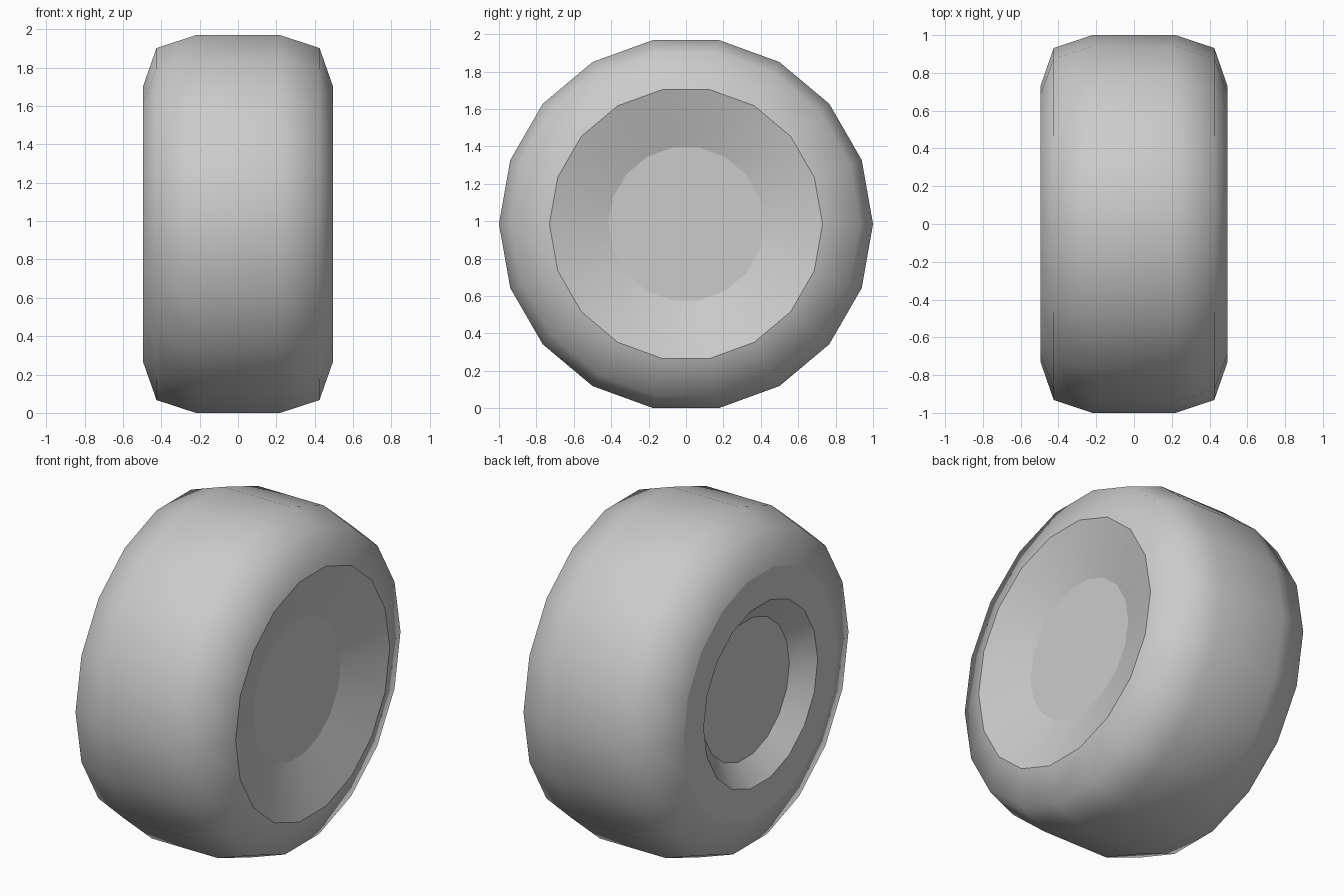
import bpy, bmesh
from math import cos, sin, pi

cube = bpy.data.objects.get("Cube")
if cube:
    bpy.data.objects.remove(cube, do_unlink=True)

SIDES = 18
CENTRE_Z = cos(pi / SIDES)

grey = bpy.data.materials.new("plain_grey")
grey.use_nodes = True
colour = (0.6, 0.6, 0.6, 1)
grey.diffuse_color = colour
grey.node_tree.nodes["Principled BSDF"].inputs["Base Color"].default_value = colour


def lathe(name, profile, sharp_rings=(), cap=False):
    """Spin (x, radius) points about the axle; optionally cap the last ring."""
    bm = bmesh.new()
    rings = []
    for x, r in profile:
        angles = [2 * pi * i / SIDES for i in range(SIDES)]
        rings.append([bm.verts.new((x, r * cos(a), r * sin(a))) for a in angles])
    for a, b in zip(rings, rings[1:]):
        for i in range(SIDES):
            j = (i + 1) % SIDES
            bm.faces.new((a[i], b[i], b[j], a[j]))
    if cap:
        bm.faces.new(rings[-1])
    for f in bm.faces:
        f.smooth = True
    # Crisp shading breaks between wall, dish and hub
    for k in sharp_rings:
        for i in range(SIDES):
            bm.edges.get((rings[k][i], rings[k][(i + 1) % SIDES])).smooth = False
    # Face outwards from the tyre's solid section
    for f in bm.faces:
        c = f.calc_center_median()
        outward = c.copy()
        if cap:
            outward.y = outward.z = 0
        if f.normal.length == 0:
            f.normal_update()
        if f.normal.dot(outward) < 0:
            f.normal_flip()
    mesh = bpy.data.meshes.new(name)
    bm.to_mesh(mesh)
    bm.free()
    mesh.materials.append(grey)
    obj = bpy.data.objects.new(name, mesh)
    obj.location.z = CENTRE_Z
    bpy.context.collection.objects.link(obj)
    return obj


# Rounded tread and shoulders
shoulder = [(0.22, 1.0), (0.425, 0.932), (0.495, 0.73)]
tread = [(-x, r) for x, r in reversed(shoulder)] + shoulder
lathe("tyre", tread)

# Wide dished hub on the outer side
lathe("outer_hub", [(0.495, 0.73), (0.39, 0.415)], sharp_rings=[1], cap=True)

# Flat side wall with a small recessed hub on the inner side
lathe("inner_hub", [(-0.495, 0.73), (-0.495, 0.54), (-0.395, 0.415)],
      sharp_rings=[1, 2], cap=True)
